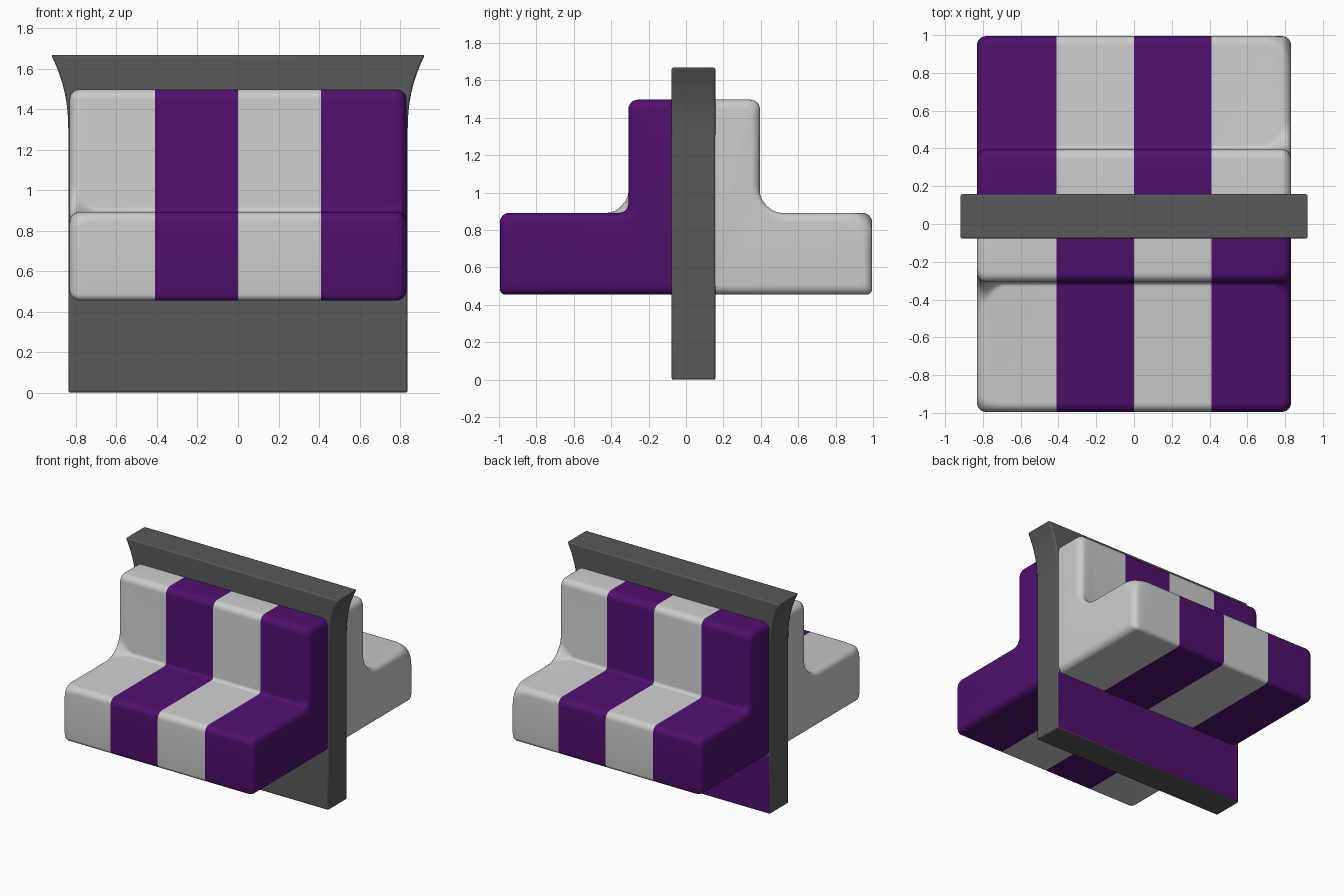
import bpy, bmesh, math

if "Cube" in bpy.data.objects:
    bpy.data.objects.remove(bpy.data.objects["Cube"])


def material(name, rgb):
    m = bpy.data.materials.new(name)
    m.diffuse_color = (*rgb, 1)
    m.use_nodes = True
    m.node_tree.nodes["Principled BSDF"].inputs["Base Color"].default_value = m.diffuse_color
    return m


GREY = material("light grey", (0.60, 0.60, 0.60))
PURPLE = material("purple", (0.078, 0.005, 0.153))
DARK = material("dark grey", (0.10, 0.10, 0.10))


def finish(bm, name, mats, angle):
    bmesh.ops.recalc_face_normals(bm, faces=bm.faces)
    me = bpy.data.meshes.new(name)
    bm.to_mesh(me)
    bm.free()
    ob = bpy.data.objects.new(name, me)
    bpy.context.collection.objects.link(ob)
    for m in mats:
        me.materials.append(m)
    bpy.context.view_layer.objects.active = ob
    ob.select_set(True)
    bpy.ops.object.shade_smooth_by_angle(angle=math.radians(angle))
    ob.select_set(False)
    return ob


def arc(corner, before, after, r, n=6):
    """Round a profile corner; before/after are unit directions away from it."""
    cx = corner[0] + r * (before[0] + after[0])
    cz = corner[1] + r * (before[1] + after[1])
    pts = []
    for i in range(n + 1):
        t = i / n * math.pi / 2
        pts.append((cx - r * (after[0] * math.cos(t) + before[0] * math.sin(t)),
                    cz - r * (after[1] * math.cos(t) + before[1] * math.sin(t))))
    return pts


def profile(wall, back, front, d, fillet, nose):
    """L-shaped side outline, d is the inset, distances measured outwards."""
    b, f, lo, seat, top = back - d, front - d, 0.455 + d, 0.892 - d, 1.497 - d
    pts = [(wall, lo)]
    pts += arc((f, lo), (-1, 0), (0, 1), 0.03)
    pts += arc((f, seat), (0, -1), (-1, 0), nose)
    pts += arc((b, seat), (1, 0), (0, 1), fillet)
    pts += arc((b, top), (0, -1), (-1, 0), 0.05)
    return pts + [(wall, top)]


def bench(name, wall, back, front, turn, soft_nose):
    """Striped cushion lofted along x, softer at its light grey end."""
    half, r = 0.832, 0.05
    ends = [half - r * (1 - math.cos(i * math.pi / 12)) for i in range(7)]
    ends += [0.74, 0.70]
    xs = sorted([-e for e in ends] + ends + [-0.41, 0.0, 0.41])
    bm = bmesh.new()
    rings = []
    for x in xs:
        u = max(0, 1 - (half - abs(x)) / r)
        d = r * (1 - math.sqrt(max(0, 1 - u * u)))
        k = max(0, 1 - (half - abs(x)) / 0.13) ** 1.5   # blend towards the end
        soft = x < 0
        fillet = 0.025 + k * (0.17 if soft else 0.05)
        nose = 0.05 + k * (soft_nose if soft else 0)
        rings.append([bm.verts.new((turn * x, -turn * y, z))
                      for y, z in profile(wall, back, front, d, fillet, nose)])
    n = len(rings[0])
    for i in range(len(xs) - 1):
        mid = (xs[i] + xs[i + 1]) / 2
        stripe = int((mid + 0.82) // 0.41) if abs(mid) < 0.82 else (0 if mid < 0 else 3)
        for j in range(n):
            f = bm.faces.new((rings[i][j], rings[i][(j + 1) % n],
                              rings[i + 1][(j + 1) % n], rings[i + 1][j]))
            f.material_index = stripe % 2
    bm.faces.new(rings[0]).material_index = 0
    bm.faces.new(rings[-1]).material_index = 1
    return finish(bm, name, (GREY, PURPLE), 50)


bench("front_bench", 0.07, 0.308, 0.995, 1, 0.03)
bench("back_bench", 0.155, 0.395, 0.995, -1, 0.10)

# Dividing board with a flared top
rows = [(0, 0.838), (0.455, 0.838), (1.30, 0.838)]
for i in range(1, 9):
    t = i / 8
    rows.append((1.30 + 0.368 * t, 0.838 + 0.085 * t ** 2.2))
bm = bmesh.new()
loops = [[bm.verts.new(p) for p in ((-w, -0.078, z), (w, -0.078, z), (w, 0.158, z), (-w, 0.158, z))]
         for z, w in rows]
for a, b in zip(loops, loops[1:]):
    for j in range(4):
        f = bm.faces.new((a[j], a[(j + 1) % 4], b[(j + 1) % 4], b[j]))
        # Lower back panel is purple
        f.material_index = int(j == 2 and a is loops[0])
bm.faces.new(loops[0])
bm.faces.new(loops[-1])
board = finish(bm, "divider_board", (DARK, PURPLE), 40)
bev = board.modifiers.new("soft_edges", "BEVEL")
bev.width, bev.segments = 0.01, 2
bev.limit_method = "ANGLE"
bev.angle_limit = math.radians(40)
